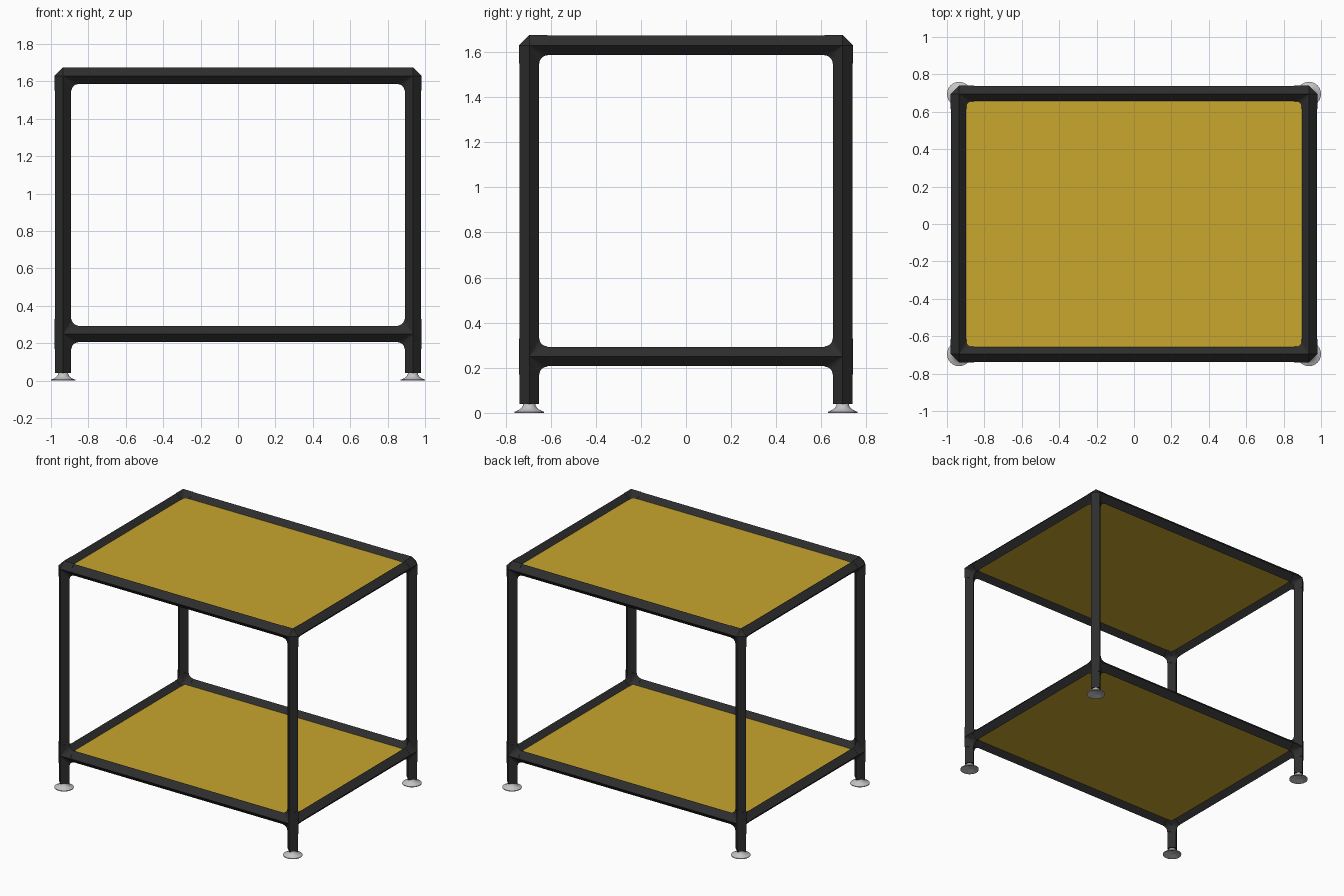
import bpy, bmesh, math
from mathutils import Vector

cube = bpy.data.objects.get("Cube")
if cube:
    bpy.data.objects.remove(cube, do_unlink=True)

LEG_X, LEG_Y = 0.935, 0.695      # leg centre lines
SHELF_Z = {"lower": 0.25, "upper": 1.63}
TUBE_R, JOINT_R = 0.043, 0.045   # half diagonals of the diamond sections
ARM, FOOT_TOP = 0.08, 0.04


def material(name, rgb, roughness):
    mat = bpy.data.materials.new(name)
    mat.use_nodes = True
    mat.diffuse_color = (*rgb, 1)
    bsdf = mat.node_tree.nodes["Principled BSDF"]
    bsdf.inputs["Base Color"].default_value = (*rgb, 1)
    bsdf.inputs["Roughness"].default_value = roughness
    return mat


BLACK = material("black frame", (0.027, 0.027, 0.027), 0.6)
YELLOW = material("yellow panel", (0.58, 0.385, 0.026), 0.6)
GREY = material("light grey foot", (0.55, 0.55, 0.55), 0.4)


def finish(bm, name, mat):
    bmesh.ops.recalc_face_normals(bm, faces=bm.faces)
    mesh = bpy.data.meshes.new(name)
    bm.to_mesh(mesh)
    bm.free()
    mesh.materials.append(mat)
    obj = bpy.data.objects.new(name, mesh)
    bpy.context.collection.objects.link(obj)
    return obj


def add_tube(bm, start, end, radius):
    """Four-sided tube whose edges point along the main axes."""
    start, end = Vector(start), Vector(end)
    along = (end - start).normalized()
    u = Vector((0, 0, 1)) if abs(along.z) < 0.5 else Vector((1, 0, 0))
    v = along.cross(u)
    rings = [[bm.verts.new(p + d * radius) for d in (u, v, -u, -v)]
             for p in (start, end)]
    for i in range(4):
        j = (i + 1) % 4
        bm.faces.new((rings[0][i], rings[0][j], rings[1][j], rings[1][i]))
    for ring in rings:
        bm.faces.new(ring)


def add_fillet(bm, centre, u, v, steps=5):
    """Rounded web in the inner angle between two joint arms."""
    w = u.cross(v) * JOINT_R
    tips = [bm.verts.new(centre + w), bm.verts.new(centre - w)]
    size = ARM - JOINT_R
    arc = []
    for i in range(steps + 1):
        a = math.pi / 2 * i / steps
        arc.append(bm.verts.new(centre + u * (ARM - size * math.sin(a))
                                + v * (ARM - size * math.cos(a))))
    # the arc starts and ends on the inner edges of the two arms
    arc[0].co = centre + u * ARM + v * JOINT_R
    arc[-1].co = centre + u * JOINT_R + v * ARM
    for a, b in zip(arc, arc[1:]):
        for tip in tips:
            bm.faces.new((a, b, tip))


def add_hub(bm, centre):
    """Eight-faced core that bevels the outside of a joint."""
    axes = [Vector((1, 0, 0)), Vector((0, 1, 0)), Vector((0, 0, 1))]
    p = [[bm.verts.new(centre + a * s * JOINT_R) for s in (-1, 1)] for a in axes]
    for x in p[0]:
        for y in p[1]:
            for z in p[2]:
                bm.faces.new((x, y, z))


def joint(name, centre, sx, sy, ups):
    bm = bmesh.new()
    centre = Vector(centre)
    inward = [Vector((-sx, 0, 0)), Vector((0, -sy, 0))]
    vertical = [Vector((0, 0, s)) for s in ups]
    for d in inward + vertical:
        add_tube(bm, centre, centre + d * ARM, JOINT_R)
    add_fillet(bm, centre, *inward)
    for h in inward:
        for v in vertical:
            add_fillet(bm, centre, h, v)
    add_hub(bm, centre)
    finish(bm, name, BLACK)


def tube(name, start, end):
    bm = bmesh.new()
    add_tube(bm, start, end, TUBE_R)
    finish(bm, name, BLACK)


def foot(name, x, y, segments=32):
    """Turned levelling foot with a hollow underside."""
    profile = [(0.026, 0.045), (0.028, 0.032), (0.036, 0.02), (0.05, 0.011),
               (0.065, 0.005), (0.065, 0), (0.055, 0), (0.03, 0.012)]
    bm = bmesh.new()
    rings = [[bm.verts.new((r * math.cos(2 * math.pi * i / segments),
                            r * math.sin(2 * math.pi * i / segments), z))
              for i in range(segments)] for r, z in profile]
    for low, high in zip(rings, rings[1:]):
        for i in range(segments):
            j = (i + 1) % segments
            bm.faces.new((low[i], low[j], high[j], high[i]))
    bm.faces.new(rings[0])
    bm.faces.new(rings[-1])
    obj = finish(bm, name, GREY)
    obj.location = (x, y, 0)
    bpy.ops.object.select_all(action="DESELECT")
    obj.select_set(True)
    bpy.context.view_layer.objects.active = obj
    bpy.ops.object.shade_smooth_by_angle(angle=math.radians(40))


# Legs, feet and corner joints
for sy, depth in ((-1, "front"), (1, "back")):
    for sx, side in ((-1, "right"), (1, "left")):
        x, y, tag = sx * LEG_X, sy * LEG_Y, f"{depth}_{side}"
        tube(f"{tag}_leg", (x, y, FOOT_TOP), (x, y, SHELF_Z["upper"]))
        foot(f"{tag}_foot", x, y)
        joint(f"{tag}_lower_joint", (x, y, SHELF_Z["lower"]), sx, sy, (1, -1))
        joint(f"{tag}_upper_joint", (x, y, SHELF_Z["upper"]), sx, sy, (-1,))

# Rails and shelf panels
for level, z in SHELF_Z.items():
    for s, depth, side in ((-1, "front", "right"), (1, "back", "left")):
        tube(f"{level}_{depth}_rail", (-LEG_X, s * LEG_Y, z), (LEG_X, s * LEG_Y, z))
        tube(f"{level}_{side}_rail", (s * LEG_X, -LEG_Y, z), (s * LEG_X, LEG_Y, z))
    bm = bmesh.new()
    bmesh.ops.create_cube(bm, size=1)
    bmesh.ops.scale(bm, vec=(2 * LEG_X - 0.05, 2 * LEG_Y - 0.05, 0.012), verts=bm.verts)
    finish(bm, f"{level}_shelf_panel", YELLOW).location.z = z
